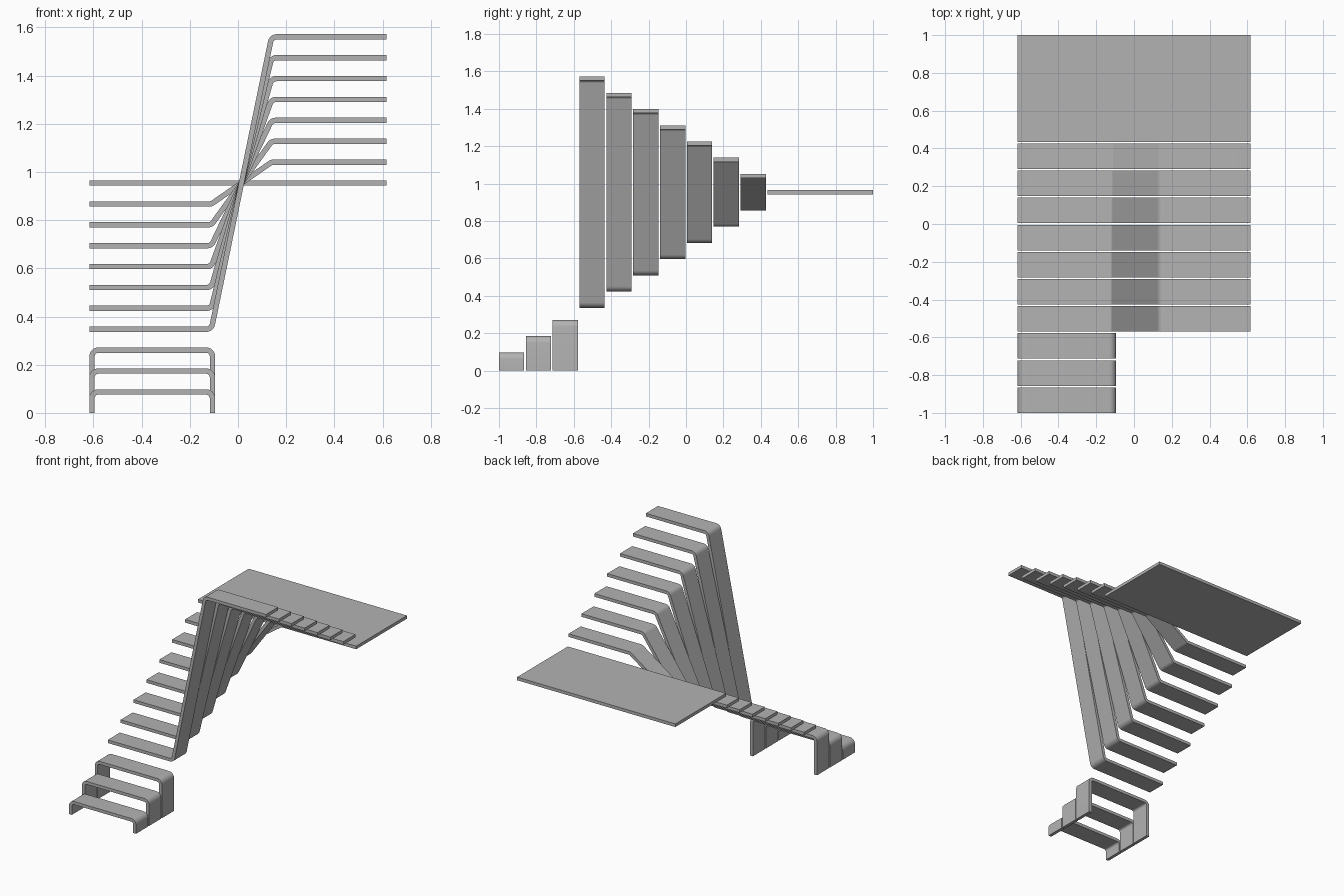
import bpy, bmesh, math
from mathutils import Vector, Matrix

cube = bpy.data.objects.get("Cube")
if cube:
    bpy.data.objects.remove(cube, do_unlink=True)

HALF = 0.617        # half width of the whole stair
THICK = 0.022       # sheet thickness
PITCH = 0.1435      # depth spacing of the steps
DEPTH = 0.135       # depth of one tread
RISE = 0.0867       # height spacing of the steps
MID_Z = 0.954       # landing centre height
MID_X = 0.0145      # x where the twisted straps cross
BEND = 0.125        # half spacing of the strap bends

mat = bpy.data.materials.new("plain grey")
mat.use_nodes = True
grey = (0.45, 0.45, 0.45, 1)
mat.diffuse_color = grey
bsdf = next(n for n in mat.node_tree.nodes if n.type == 'BSDF_PRINCIPLED')
bsdf.inputs["Base Color"].default_value = grey
bsdf.inputs["Roughness"].default_value = 0.6


def rounded(points, radius=0.026, segments=6):
    """Replace the inner corners of an xz path by arcs."""
    pts = [Vector(p) for p in points]
    path = [pts[0]]
    for a, b, c in zip(pts, pts[1:], pts[2:]):
        d0, d1 = (b - a).normalized(), (c - b).normalized()
        turn = math.atan2(d0.x * d1.y - d0.y * d1.x, d0.dot(d1))
        start = b - d0 * radius * math.tan(abs(turn) / 2)
        side = math.copysign(1, turn)
        centre = start + Vector((-d0.y, d0.x)) * side * radius
        for i in range(segments + 1):
            path.append(centre + Matrix.Rotation(turn * i / segments, 2) @ (start - centre))
    return path + [pts[-1]]


def bent_sheet(name, points, y0, y1):
    """Sweep an xz centre line along y and give it thickness."""
    bm = bmesh.new()
    rows = [[bm.verts.new((p.x, y, p.y)) for y in (y0, y1)] for p in rounded(points)]
    for a, b in zip(rows, rows[1:]):
        bm.faces.new((a[0], b[0], b[1], a[1]))
    mesh = bpy.data.meshes.new(name)
    bm.to_mesh(mesh)
    bm.free()
    mesh.materials.append(mat)
    obj = bpy.data.objects.new(name, mesh)
    bpy.context.collection.objects.link(obj)
    solid = obj.modifiers.new("thickness", 'SOLIDIFY')
    solid.thickness = THICK
    solid.offset = 0
    solid.use_even_offset = True
    bpy.ops.object.select_all(action='DESELECT')
    bpy.context.view_layer.objects.active = obj
    obj.select_set(True)
    bpy.ops.object.modifier_apply(modifier=solid.name)
    bpy.ops.object.shade_smooth_by_angle(angle=math.radians(30))
    return obj


for i in range(10):
    y = -1 + i * PITCH
    drop = (10 - i) * RISE
    low = MID_Z - drop
    if i < 3:
        # Bottom steps: arched sheets standing on the floor
        left, right = -HALF + THICK / 2, -0.095 - THICK / 2
        bent_sheet(f"floor_step_{i + 1}",
                   [(left, 0), (left, low), (right, low), (right, 0)], y, y + DEPTH)
    else:
        # Upper steps: low tread, slanted strap and mirrored high tread
        bent_sheet(f"folded_step_{i - 2}",
                   [(-HALF, low), (MID_X - BEND, low),
                    (MID_X + BEND, MID_Z + drop), (HALF, MID_Z + drop)], y, y + DEPTH)

# Landing slab at the back
bent_sheet("landing", [(-HALF, MID_Z), (HALF, MID_Z)], -1 + 10 * PITCH, 1)
